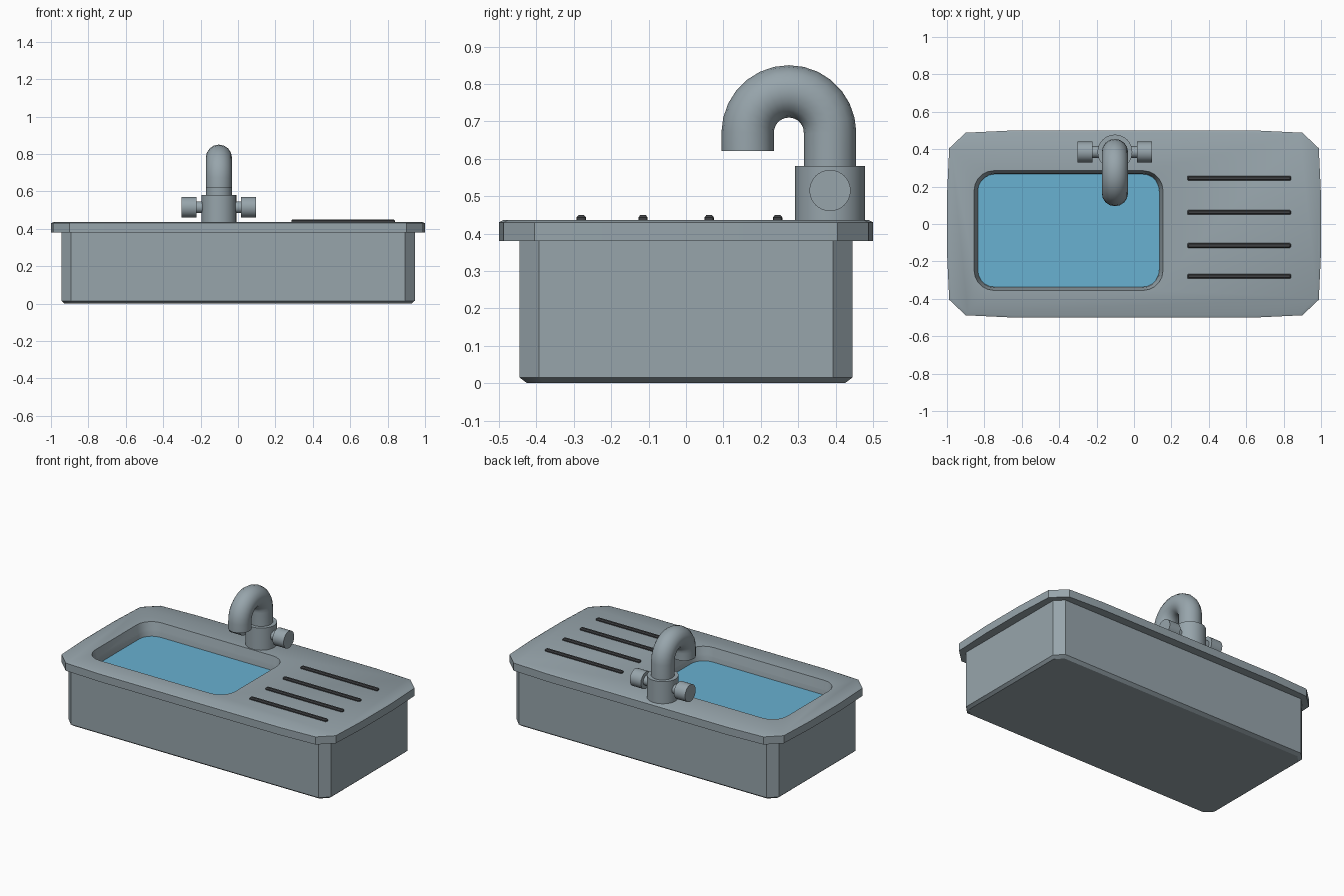
import bpy, bmesh
from math import sin, cos, pi, radians
from mathutils import Matrix

if "Cube" in bpy.data.objects:
    bpy.data.objects.remove(bpy.data.objects["Cube"])


def material(name, rgb):
    m = bpy.data.materials.new(name)
    m.use_nodes = True
    m.diffuse_color = (*rgb, 1)
    m.node_tree.nodes["Principled BSDF"].inputs["Base Color"].default_value = (*rgb, 1)
    return m


steel = material("steel grey", (0.31, 0.375, 0.41))
blue = material("water blue", (0.14, 0.44, 0.64))
dark = material("dark grey", (0.05, 0.053, 0.057))


def finish(obj, mat):
    obj.data.materials.clear()
    obj.data.materials.append(mat)
    return obj


def smooth(obj):
    bpy.ops.object.select_all(action='DESELECT')
    obj.select_set(True)
    bpy.context.view_layer.objects.active = obj
    bpy.ops.object.shade_smooth_by_angle(angle=radians(30))


def new_object(name, bm, mat):
    bmesh.ops.recalc_face_normals(bm, faces=bm.faces)
    mesh = bpy.data.meshes.new(name)
    bm.to_mesh(mesh)
    bm.free()
    obj = bpy.data.objects.new(name, mesh)
    bpy.context.collection.objects.link(obj)
    return finish(obj, mat)


def mirrored(quarter):
    """Full outline from the points of one quarter, listed from +y side to +x side."""
    right = quarter + [(x, -y) for x, y in reversed(quarter)]
    return right + [(-x, y) for x, y in reversed(right)]


def rounded(hx, hy, r, steps):
    return mirrored([(hx - r + r * sin(a), hy - r + r * cos(a))
                     for a in (pi / 2 * i / steps for i in range(steps + 1))])


def loft(name, levels, mat, center=(0, 0)):
    """Closed solid through stacked outlines: (height, outline)."""
    bm = bmesh.new()
    rings = [[bm.verts.new((x + center[0], y + center[1], z)) for x, y in pts]
             for z, pts in levels]
    n = len(rings[0])
    for a, b in zip(rings, rings[1:]):
        for i in range(n):
            j = (i + 1) % n
            bm.faces.new((a[i], a[j], b[j], b[i]))
    bm.faces.new(rings[0])
    bm.faces.new(rings[-1])
    return new_object(name, bm, mat)


def cylinder(name, center, radius, length, axis='Z'):
    bm = bmesh.new()
    turn = Matrix.Rotation(pi / 2, 4, 'Y') if axis == 'X' else Matrix.Identity(4)
    bmesh.ops.create_cone(bm, cap_ends=True, segments=32, radius1=radius, radius2=radius,
                          depth=length, matrix=Matrix.Translation(center) @ turn)
    obj = new_object(name, bm, steel)
    smooth(obj)
    return obj


# Cabinet body with chamfered corners and a bevelled foot
body = loft("sink_body", [(0, rounded(0.928, 0.425, 0.045, 1)),
                          (0.015, rounded(0.945, 0.445, 0.052, 1)),
                          (0.39, rounded(0.945, 0.445, 0.052, 1))], steel)


# Worktop slab with slightly bowed edges
def slab_outline(inset):
    q = [(0.65, 0.5), (0.9, 0.488), (0.988, 0.405), (1.0, 0.15)]
    return mirrored([(x - inset, y - inset) for x, y in q])


slab = loft("worktop", [(0.38, slab_outline(0)), (0.43, slab_outline(0)),
                        (0.436, slab_outline(0.012))], steel)

# Basin recess, cut through the worktop into the body
basin = (-0.35, -0.035)
rim = rounded(0.505, 0.32, 0.105, 5)
floor = rounded(0.485, 0.302, 0.09, 5)
cutter = loft("basin_cutter", [(0.34, floor), (0.375, rounded(0.49, 0.306, 0.095, 5)),
                               (0.437, rim), (0.5, rim)], steel, basin)
cutter.hide_render = True
for obj in (body, slab):
    mod = obj.modifiers.new("basin", 'BOOLEAN')
    mod.object = cutter
    mod.solver = 'EXACT'
    bpy.context.view_layer.objects.active = obj
    bpy.ops.object.modifier_apply(modifier=mod.name)
    smooth(obj)
bpy.data.objects.remove(cutter)

# Water filling the basin
loft("water", [(0.342, floor), (0.35, floor)], blue, basin)

# Raised drainer ribs
for i, y in enumerate((0.245, 0.062, -0.115, -0.28)):
    loft(f"drainer_rib_{i + 1}", [(0.43, rounded(0.277, 0.0125, 0.006, 2)),
                                  (0.443, rounded(0.277, 0.0125, 0.006, 2)),
                                  (0.45, rounded(0.271, 0.007, 0.004, 2))], dark, (0.562, y))

# Tap base, stems and knobs
tx, ty, tz = -0.102, 0.385, 0.515
cylinder("tap_base", (tx, ty, 0.505), 0.093, 0.15)
for side, s in (("left", 1), ("right", -1)):
    cylinder(f"tap_stem_{side}", (tx + s * 0.1, ty, tz), 0.031, 0.08, 'X')
    cylinder(f"tap_knob_{side}", (tx + s * 0.159, ty, tz), 0.055, 0.08, 'X')

# Curved spout swept along a hook-shaped path
bend, arc_z, steps = 0.11, 0.67, 14
path = [(ty, 0.56)]
path += [(ty - bend + bend * cos(pi * i / steps), arc_z + bend * sin(pi * i / steps))
         for i in range(steps + 1)]
path.append((ty - 2 * bend, 0.621))
curve = bpy.data.curves.new("spout", 'CURVE')
curve.dimensions = '3D'
curve.bevel_depth = 0.07
curve.bevel_resolution = 6
curve.use_fill_caps = True
spline = curve.splines.new('POLY')
spline.points.add(len(path) - 1)
for p, (y, z) in zip(spline.points, path):
    p.co = (tx, y, z, 1)
spout = bpy.data.objects.new("spout", curve)
bpy.context.collection.objects.link(spout)
bpy.ops.object.select_all(action='DESELECT')
spout.select_set(True)
bpy.context.view_layer.objects.active = spout
bpy.ops.object.convert(target='MESH')
spout = bpy.context.view_layer.objects.active
finish(spout, steel)
smooth(spout)
